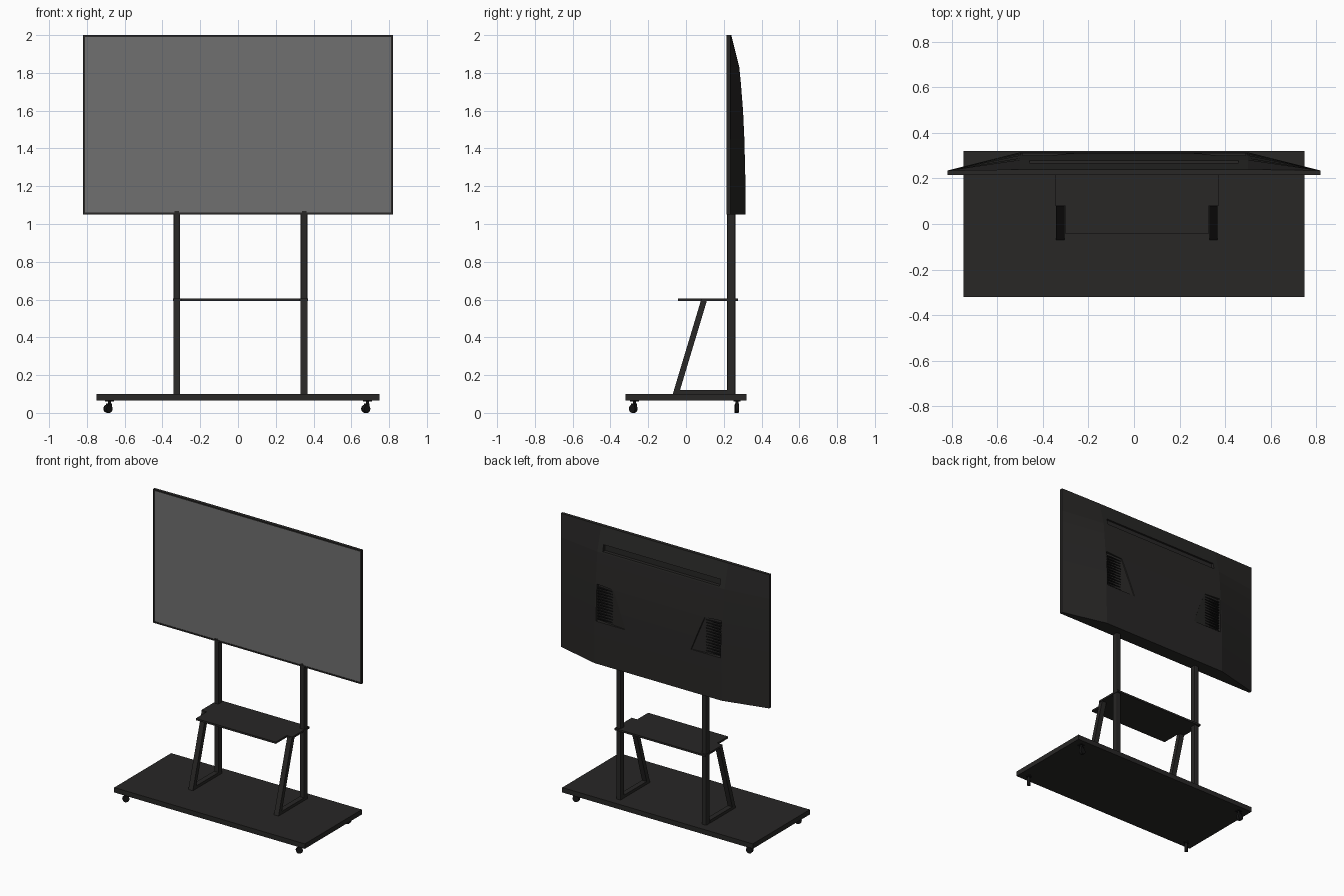
import bpy, bmesh
from math import radians
from mathutils import Matrix, Vector

if "Cube" in bpy.data.objects:
    bpy.data.objects.remove(bpy.data.objects["Cube"])


def material(name, col):
    m = bpy.data.materials.new(name)
    m.diffuse_color = (*col, 1)
    m.use_nodes = True
    m.node_tree.nodes["Principled BSDF"].inputs["Base Color"].default_value = m.diffuse_color
    return m


BLACK = material("black_plastic", (0.021, 0.020, 0.019))
DARK = material("dark_rubber", (0.008, 0.008, 0.008))
GREY = material("screen_grey", (0.16, 0.16, 0.16))


def finish(bm, name, *mats):
    bmesh.ops.recalc_face_normals(bm, faces=bm.faces)
    me = bpy.data.meshes.new(name)
    bm.to_mesh(me)
    bm.free()
    ob = bpy.data.objects.new(name, me)
    bpy.context.collection.objects.link(ob)
    for m in mats or (BLACK,):
        me.materials.append(m)
    return ob


def add_box(bm, lo, hi):
    lo, hi = Vector(lo), Vector(hi)
    mat = Matrix.Translation((lo + hi) / 2) @ Matrix.Diagonal((*(hi - lo), 1))
    return bmesh.ops.create_cube(bm, size=1, matrix=mat)["verts"]


def box(name, lo, hi, mat=BLACK, bevel=0):
    bm = bmesh.new()
    add_box(bm, lo, hi)
    if bevel:
        up = [e for e in bm.edges if abs(e.verts[0].co.z - e.verts[1].co.z) > 0.1]
        bmesh.ops.bevel(bm, geom=up, offset=bevel, segments=2, affect='EDGES', profile=0.5)
    return finish(bm, name, mat)


def prism(name, pts, offset):
    bm = bmesh.new()
    f = bm.faces.new([bm.verts.new(p) for p in pts])
    r = bmesh.ops.extrude_face_region(bm, geom=[f])
    bmesh.ops.translate(bm, vec=offset, verts=[v for v in r["geom"] if isinstance(v, bmesh.types.BMVert)])
    return finish(bm, name)


def hull(name, pts):
    bm = bmesh.new()
    bmesh.ops.convex_hull(bm, input=[bm.verts.new(p) for p in pts])
    return finish(bm, name)


def cut(target, cutter):
    cutter.hide_render = True
    mod = target.modifiers.new("cut", 'BOOLEAN')
    mod.operation, mod.solver, mod.object = 'DIFFERENCE', 'EXACT', cutter
    bpy.context.view_layer.objects.active = target
    bpy.ops.object.modifier_apply(modifier=mod.name)
    bpy.data.objects.remove(cutter)


# Base board
box("base_board", (-0.75, -0.32, 0.065), (0.75, 0.32, 0.1))

# Display housing: bulged back lofted from a centre profile to thin side edges
FRONT, EDGE = 0.215, 0.235
profile = [(1.05, 0.315), (1.25, 0.314), (1.45, 0.309), (1.6, 0.302),
           (1.75, 0.290), (1.83, 0.282), (2.0, 0.24)]
bm = bmesh.new()
rows = []
for z, y in profile:
    rows.append([bm.verts.new((x, yy, z)) for x, yy in
                 ((-0.82, EDGE), (-0.5, y), (0.5, y), (0.82, EDGE))])
for a, b in zip(rows, rows[1:]):
    for i in range(3):
        bm.faces.new((a[i], a[i + 1], b[i + 1], b[i]))
bl, br, tl, tr = [bm.verts.new((x, FRONT, z)) for z in (1.05, 2.0) for x in (-0.82, 0.82)]
bm.faces.new([bl, br] + rows[0][::-1])
bm.faces.new([tl, tr] + rows[-1][::-1])
bm.faces.new([bl, tl] + [r[0] for r in rows[::-1]])
bm.faces.new([br, tr] + [r[3] for r in rows[::-1]])
glass = bm.faces.new((bl, br, tr, tl))
bmesh.ops.recalc_face_normals(bm, faces=bm.faces)
# Recessed screen inside a slim bezel
bmesh.ops.inset_region(bm, faces=[glass], thickness=0.014)
bmesh.ops.inset_region(bm, faces=[glass], thickness=0.0005, depth=-0.003)
glass.material_index = 1
housing = finish(bm, "display_housing", BLACK, GREY)

# Long slot and two ramped speaker recesses in the back
cut(housing, box("slot_cutter", (-0.46, 0.255, 1.84), (0.46, 0.34, 1.885)))
for s in (-1, 1):
    top = [(0.49, 1.61), (0.49, 1.35), (0.36, 1.60), (0.24, 1.35)]
    floor = [(0.49, 1.61, 0.284), (0.49, 1.35, 0.284), (0.36, 1.60, 0.297), (0.26, 1.35, 0.308)]
    cut(housing, hull("speaker_cutter", [(s * x, 0.34, z) for x, z in top] +
                      [(s * x, y, z) for x, z, y in floor]))
    # Speaker grille slats
    bm = bmesh.new()
    for i in range(12):
        z = 1.36 + i * 0.02
        xs = sorted((s * 0.365, s * 0.488))
        add_box(bm, (xs[0], 0.28, z), (xs[1], 0.299, z + 0.007))
    finish(bm, "speaker_grille", DARK)

# Posts, floor rails and slanted shelf struts
for x in (-0.324, 0.35):
    a, b = x - 0.018, x + 0.018
    box("post", (a, 0.217, 0.1), (b, 0.262, 1.07), BLACK, 0.008)
    box("floor_rail", (a, -0.05, 0.1), (b, 0.22, 0.12))
    prism("shelf_strut", [(a, -0.07, 0.1), (a, -0.038, 0.1), (a, 0.111, 0.595), (a, 0.079, 0.595)],
          (0.036, 0, 0))

# Shelf, narrower at the front where it fits between the struts
outline = [(-0.302, -0.043), (0.328, -0.043), (0.328, 0.08), (0.371, 0.08),
           (0.371, 0.275), (-0.345, 0.275), (-0.345, 0.08), (-0.302, 0.08)]
prism("shelf", [(x, y, 0.593) for x, y in outline], (0, 0, 0.013))

# Casters: mounting plate, stem, fork and wheel
for x in (-0.68, 0.685):
    for y in (-0.272, 0.27):
        bm = bmesh.new()
        add_box(bm, (-0.017, -0.017, 0.061), (0.017, 0.017, 0.066))
        bmesh.ops.create_cone(bm, cap_ends=True, segments=12, radius1=0.008, radius2=0.008,
                              depth=0.02, matrix=Matrix.Translation((0, 0, 0.053)))
        add_box(bm, (-0.018, -0.009, 0.034), (0.008, 0.009, 0.05))
        bmesh.ops.create_cone(bm, cap_ends=True, segments=20, radius1=0.022, radius2=0.022, depth=0.02,
                              matrix=Matrix.Translation((-0.01, 0, 0.022)) @ Matrix.Rotation(radians(90), 4, 'X'))
        turn = radians(45 if y < 0 else 8)
        bmesh.ops.transform(bm, verts=bm.verts, matrix=Matrix.Translation((x, y, 0)) @ Matrix.Rotation(turn, 4, 'Z'))
        finish(bm, "caster", DARK)
